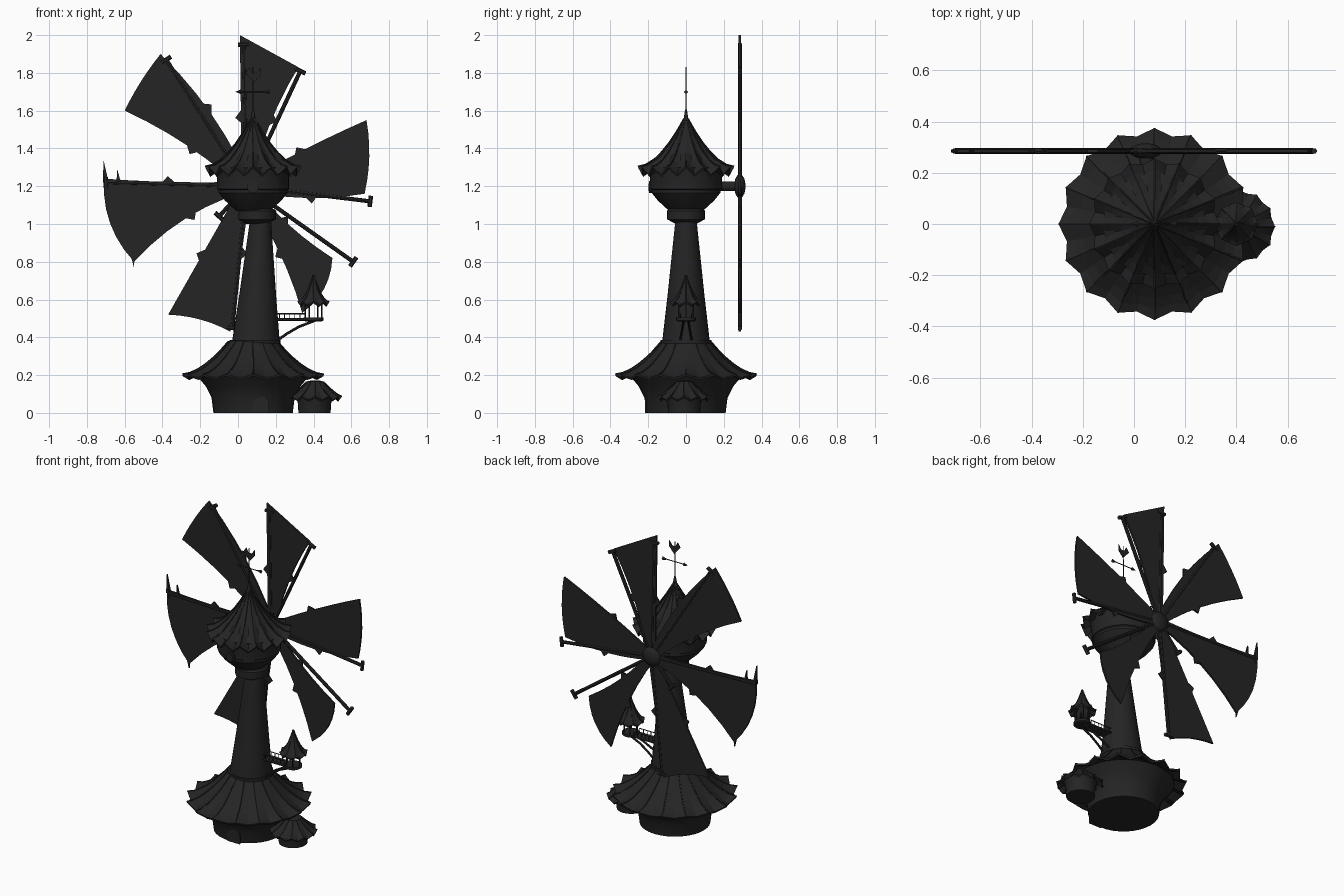
import bpy, bmesh, math
from mathutils import Vector

cube = bpy.data.objects.get("Cube")
if cube:
    bpy.data.objects.remove(cube, do_unlink=True)

charcoal = bpy.data.materials.new("charcoal")
charcoal.use_nodes = True
shade = (0.018, 0.018, 0.018, 1)
charcoal.diffuse_color = shade
charcoal.node_tree.nodes["Principled BSDF"].inputs["Base Color"].default_value = shade

axis = 0.08                        # x of the building's axis
hub = Vector((0.045, 0.285, 1.2))  # centre of the sail wheel


def finish(name, bm, smooth=False):
    bmesh.ops.recalc_face_normals(bm, faces=bm.faces)
    mesh = bpy.data.meshes.new(name)
    bm.to_mesh(mesh)
    bm.free()
    mesh.materials.append(charcoal)
    ob = bpy.data.objects.new(name, mesh)
    bpy.context.collection.objects.link(ob)
    if smooth:
        bpy.ops.object.select_all(action='DESELECT')
        ob.select_set(True)
        bpy.context.view_layer.objects.active = ob
        bpy.ops.object.shade_smooth_by_angle(angle=math.radians(35))
    return ob


def skin(rings, cap=True):
    """Bridge closed rings of points with quads."""
    bm = bmesh.new()
    rows = [[bm.verts.new(p) for p in ring] for ring in rings]
    for low, high in zip(rows, rows[1:]):
        for i in range(len(low)):
            bm.faces.new((low[i - 1], low[i], high[i], high[i - 1]))
    if cap:
        bm.faces.new(rows[0])
        bm.faces.new(rows[-1])
    return bm


def circle(centre, u, v, radius, sides):
    turn = math.tau / sides
    return [centre + radius * (u * math.cos(k * turn) + v * math.sin(k * turn)) for k in range(sides)]


def lathe(name, profile, cx=axis, cy=0, sides=32, lean=0):
    """Revolve (radius, height) pairs; lean shifts the top along x."""
    bottom, top = profile[0][1], profile[-1][1]
    rings = [circle(Vector((cx + lean * (z - bottom) / (top - bottom), cy, z)),
                    Vector((1, 0, 0)), Vector((0, 1, 0)), r, sides) for r, z in profile]
    return finish(name, skin(rings), True)


def rod(name, points, radii, sides=8):
    """Round bar along a path, with one radius or one for each point."""
    pts = [Vector(p) for p in points]
    if not isinstance(radii, list):
        radii = [radii] * len(pts)
    rings = []
    for i, p in enumerate(pts):
        along = pts[min(i + 1, len(pts) - 1)] - pts[max(i - 1, 0)]
        up = Vector((0, 1, 0)) if abs(along.y) < abs(along.x) + abs(along.z) else Vector((0, 0, 1))
        u = along.cross(up).normalized()
        rings.append(circle(p, u, along.cross(u).normalized(), radii[i], sides))
    return finish(name, skin(rings), True)


def plate(name, outline, y, depth):
    """Flat outline in the xz plane, given thickness along y."""
    rings = [[(x, y + side * depth / 2, z) for x, z in outline] for side in (-1, 1)]
    bm = skin(rings)
    bmesh.ops.triangulate(bm, faces=bm.faces)
    return finish(name, bm)


def roof(name, points, wide, narrow, eave, peak, power, cx=axis, cy=0, drop=0.02, rib=0.004):
    """Flared roof whose eave is pointed at the ribs and cut back in between."""
    steps = 6
    rings = []
    for s in range(steps + 1):
        u = s / steps
        radius = wide + (narrow - wide) * u
        fold = (1 - u) ** 2
        ring = []
        for i in range(points * 2):
            cut = fold * (i % 2)
            a = i * math.pi / points
            r = radius * (1 - 0.07 * cut)
            ring.append((cx + r * math.cos(a), cy + r * math.sin(a),
                         eave + (peak - eave) * u ** power - drop * cut))
        rings.append(ring)
    shell = finish(name, skin(rings, cap=False))
    shell.modifiers.new("thickness", 'SOLIDIFY').thickness = 0.012
    for i in range(points):
        rod(f"{name}_rib_{i + 1}", [ring[2 * i] for ring in rings], rib, 5)


def bowed(start, end, sag, steps=6):
    """Points from start up to end, curving to the left by sag."""
    d = end - start
    left = Vector((-d.y, d.x)).normalized()
    return [start + d * t + left * sag * 4 * t * (1 - t) for t in (k / steps for k in range(steps))]


def sail(name, tip_a, tip_b, sag_a, sag_end, sag_b, spars):
    """Cloth between two tips, listed anticlockwise, with torn edges and spars."""
    centre = Vector((hub.x, hub.z))
    a, b = Vector(tip_a), Vector(tip_b)
    out = ((a + b) / 2 - centre).normalized()
    side = Vector((out.y, -out.x)) * 0.025
    edge_a = bowed(centre + side, a, sag_a)
    edge_b = bowed(b, centre - side, sag_b)
    plate(f"{name}_sail", edge_a + bowed(a, b, sag_end) + edge_b + [centre - side], hub.y, 0.012)
    # torn scraps of cloth along both long edges
    for label, edge, way in (("first", edge_a, 1), ("second", edge_b, 1)):
        p, q = edge[3], edge[4]
        d = q - p
        outward = Vector((d.y, -d.x)).normalized() * 0.03 * way
        plate(f"{name}_{label}_tatter", [p, p + d * 0.5, p + d * 0.3 + outward], hub.y, 0.01)
    # spars with a bound cross piece at the tip
    for i, tip in enumerate(spars):
        end = Vector((tip[0], hub.y, tip[1]))
        d = (end - hub).normalized()
        across = Vector((-d.z, 0, d.x)) * 0.03
        rod(f"{name}_spar_{i + 1}", [hub, end], 0.011)
        rod(f"{name}_spar_tip_{i + 1}", [end - across, end + across], 0.012, 6)


# Ground floor and its wide roof
lathe("base_wall", [(0.21, 0), (0.22, 0.08), (0.25, 0.14), (0.3, 0.2), (0.2, 0.26)])
roof("base_roof", 16, 0.375, 0.13, 0.205, 0.38, 1.7)
lathe("base_band", [(0.135, 0.367), (0.135, 0.387)], 0.09)
arch = [(0.12 + 0.045 * math.cos(k * math.pi / 8), 0.05 + 0.04 * math.sin(k * math.pi / 8))
        for k in range(9)]
plate("front_door", arch + [(arch[-1][0], 0), (arch[0][0], 0)], -0.213, 0.009)

# Side annex
lathe("annex_wall", [(0.085, 0), (0.09, 0.07), (0.1, 0.1), (0.05, 0.13)], 0.405, -0.01, 24)
roof("annex_roof", 12, 0.143, 0.05, 0.088, 0.16, 1.3, 0.408, -0.01, rib=0.003)
lathe("annex_roof_cap", [(0.055, 0.15), (0.05, 0.165), (0.02, 0.172)], 0.408, -0.01, 12)

# Leaning tower shaft and collar
lathe("tower_shaft", [(0.128, 0.36), (0.098, 0.62), (0.077, 0.82), (0.056, 1.02)], 0.094, lean=0.025)
lathe("tower_collar", [(0.055, 1), (0.1, 1.025), (0.1, 1.07), (0.09, 1.08)], 0.1)

# Head, its roof and spire
lathe("head", [(0.09, 1.07), (0.15, 1.125), (0.182, 1.165), (0.182, 1.18),
               (0.19, 1.185), (0.19, 1.24), (0.2, 1.3), (0.1, 1.38)])
roof("head_roof", 16, 0.255, 0.01, 1.305, 1.56, 1.8, drop=0.045)
lathe("spire", [(0.018, 1.53), (0.006, 1.6), (0.003, 1.61), (0.002, 1.83)], sides=10)
rod("round_window_frame", [(axis, -0.17, 1.195), (axis, -0.195, 1.195)], 0.032, 20)
rod("round_window_pane", [(axis, -0.19, 1.195), (axis, -0.199, 1.195)], 0.02, 20)

# Weather vane
rod("vane_arrow", [(0, 0, 1.7), (0.15, 0, 1.7)], 0.003, 6)
rod("vane_point", [(-0.012, 0, 1.7), (0.015, 0, 1.7)], [0.001, 0.012], 4)
rod("vane_tail", [(0.135, 0, 1.7), (0.168, 0, 1.7)], [0.002, 0.012], 4)
plate("vane_bird", [(0.04, 1.8), (0.06, 1.83), (0.075, 1.8), (0.1, 1.8), (0.12, 1.83),
                    (0.12, 1.79), (0.085, 1.75)], 0, 0.004)

# Axle and hub
rod("axle", [(0.06, 0.12, hub.z), hub], 0.026, 16)
rod("hub", [hub + Vector((0, 0.03 * math.sin(t), 0)) for t in (-1.3, -0.9, -0.4, 0, 0.4, 0.9, 1.3)],
    [0.065 * math.cos(t) for t in (-1.3, -0.9, -0.4, 0, 0.4, 0.9, 1.3)], 20)

# Sail wheel, with uneven torn sails
sail("top", (0.32, 1.83), (0.01, 2), 0.03, 0, 0, [(0.03, 1.95), (0.33, 1.81)])
sail("upper_left", (-0.41, 1.9), (-0.6, 1.6), -0.04, -0.01, 0.03, [(-0.38, 1.87)])
sail("left", (-0.71, 1.24), (-0.55, 0.8), 0.01, -0.05, 0.05, [(-0.7, 1.22)])
sail("lower_left", (-0.37, 0.52), (-0.04, 0.43), 0, 0.02, 0, [(-0.03, 0.45), (-0.1, 1.04)])
sail("lower_right", (0.34, 0.53), (0.5, 0.82), 0.03, -0.04, 0.025, [(0.61, 0.8)])
sail("right", (0.67, 1.16), (0.68, 1.55), -0.03, -0.02, -0.01, [(0.7, 1.12)])
for i, (x, z, rise) in enumerate(((-0.7, 1.22, 0.12), (-0.63, 1.2, 0.09), (-0.56, 0.86, -0.09))):
    plate(f"left_sail_splinter_{i + 1}", [(x - 0.015, z), (x + 0.015, z), (x - rise / 10, z + rise)],
          hub.y, 0.012)

# Balcony walkway, braces and railing
end = 0.4
lathe("balcony_floor", [(0.045, 0.485), (0.052, 0.49), (0.052, 0.505)], end, sides=20)
plate("walkway_floor", [(0.18, 0.49), (end, 0.49), (end, 0.5), (0.18, 0.5)], 0, 0.06)
for y, side in ((-0.03, "right"), (0.03, "left")):
    rod(f"{side}_walkway_beam", [(0.18, y, 0.495), (end, y, 0.495)], 0.008, 6)
    rod(f"{side}_handrail", [(0.2, y, 0.525), (0.36, y, 0.525)], 0.003, 6)
    rod(f"{side}_brace", [(0.21, y, 0.385), (0.26, y * 0.8, 0.42), (0.32, y * 0.6, 0.455),
                          (0.41, y * 0.4, 0.49)], 0.007, 6)
    for k in range(6):
        x = 0.22 + k * 0.027
        rod(f"{side}_baluster_{k + 1}", [(x, y, 0.495), (x, y, 0.525)], 0.0025, 5)

# Gazebo at the balcony's end
for k, foot in enumerate(circle(Vector((end, 0, 0.5)), Vector((1, 0, 0)), Vector((0, 1, 0)), 0.044, 6)):
    rod(f"gazebo_post_{k + 1}", [foot, foot + Vector((0, 0, 0.1))], 0.004, 6)
roof("gazebo_roof", 8, 0.085, 0.003, 0.59, 0.73, 1.9, end, rib=0.002)
